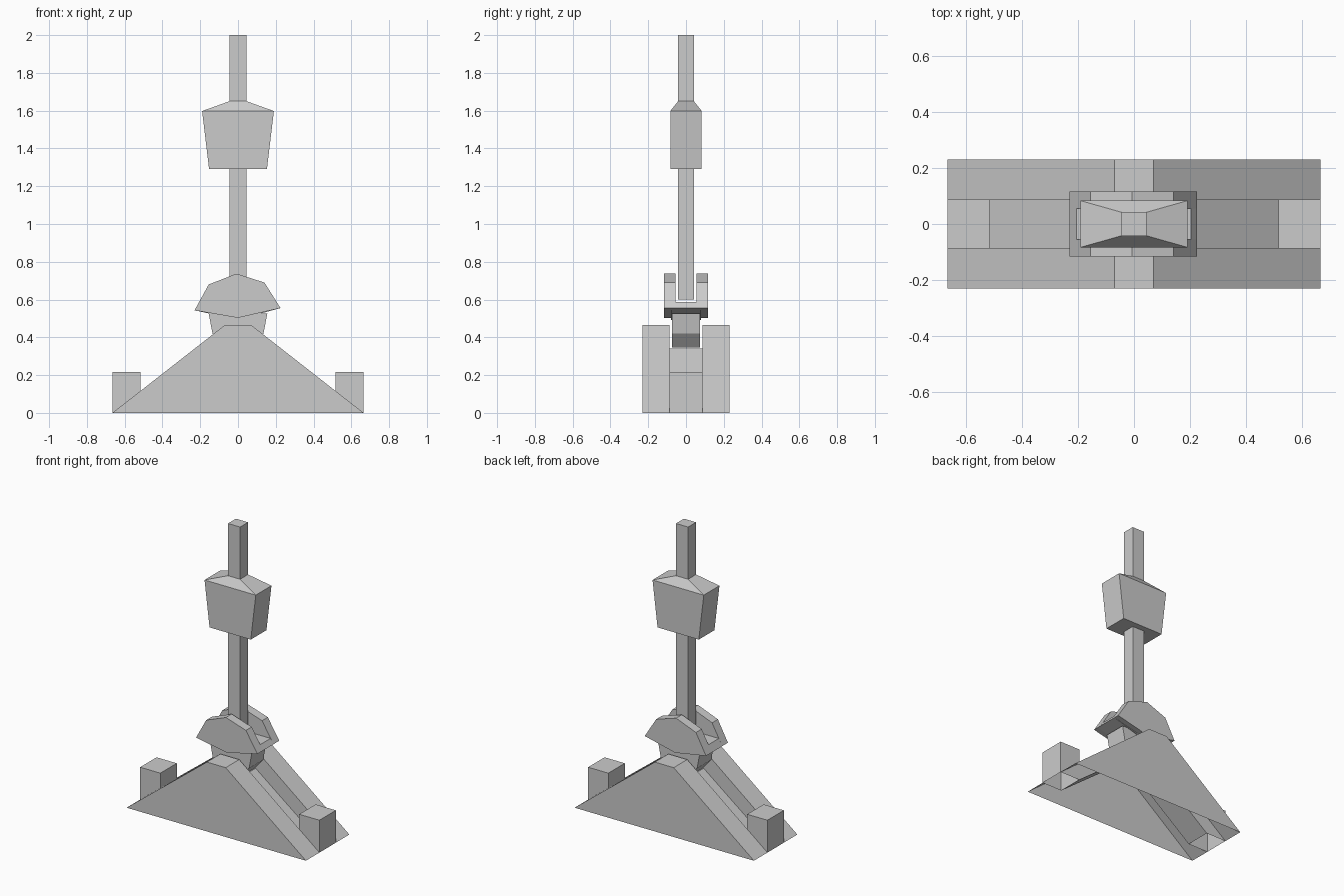
import bpy, bmesh

if "Cube" in bpy.data.objects:
    bpy.data.objects.remove(bpy.data.objects["Cube"])


def make(name, verts, faces):
    bm = bmesh.new()
    vs = [bm.verts.new(v) for v in verts]
    for f in faces:
        bm.faces.new([vs[i] for i in f])
    bmesh.ops.remove_doubles(bm, verts=bm.verts, dist=1e-5)
    bmesh.ops.recalc_face_normals(bm, faces=bm.faces)
    me = bpy.data.meshes.new(name)
    bm.to_mesh(me)
    bm.free()
    ob = bpy.data.objects.new(name, me)
    bpy.context.collection.objects.link(ob)
    return ob


def loft(name, rings, caps=(True, True)):
    """Join equally sized rings of points with quads and close the chosen ends."""
    n = len(rings[0])
    faces = [[k * n + i, k * n + (i + 1) % n, (k + 1) * n + (i + 1) % n, (k + 1) * n + i]
             for k in range(len(rings) - 1) for i in range(n)]
    if caps[0]:
        faces.append(list(range(n)))
    if caps[1]:
        faces.append([(len(rings) - 1) * n + i for i in range(n)])
    return make(name, [p for r in rings for p in r], faces)


def prism(name, profile, y0, y1):
    return loft(name, [[(x, y, z) for x, z in profile] for y in (y0, y1)])


def rect(x0, x1, y0, y1, z):
    return [(x0, y0, z), (x1, y0, z), (x1, y1, z), (x0, y1, z)]


# Base: open-bottomed shell, two raised sloping sides with a sunken channel between
outer = [(-.665, 0), (-.07, .465), (.07, .465), (.665, 0)]
inner = [(-.515, 0), (-.07, .34), (.07, .34), (.515, 0)]
rows = [(outer, -.23), (outer, -.087), (inner, -.087), (inner, .087), (outer, .087), (outer, .23)]
verts = [(x, y, z) for prof, y in rows for x, z in prof]
faces = [[r * 4 + i, r * 4 + i + 1, r * 4 + i + 5, r * 4 + i + 4]
         for r in range(5) for i in range(3)]
faces += [[0, 1, 2, 3], [20, 21, 22, 23]]
make("base_frame", verts, faces)

# End stop blocks, open underneath
for side, x in (("left", -.59), ("right", .59)):
    loft(f"stop_block_{side}",
         [rect(x - .075, x + .075, -.087, .087, z) for z in (0, .217)], (False, True))

# Neck under the lever holder
prism("neck", [(-.07, .345), (.07, .345), (.135, .42), (.155, .525), (-.155, .525), (-.135, .42)],
      -.075, .075)

# Holder: floor block and two cheek plates
prism("holder_floor", [(-.23, .543), (0, .493), (.225, .555), (.203, .588), (-.205, .588)],
      -.08, .08)
cheek = [(-.23, .543), (0, .503), (.225, .555), (.14, .69), (-.008, .737), (-.155, .68)]
for side, s in (("front", -1), ("back", 1)):
    prism(f"holder_cheek_{side}", cheek, s * .055, s * .116)

# Lever bar
loft("lever", [rect(-.045, .045, -.042, .042, z) for z in (.6, 2)])

# Sliding weight, tapered with a pyramidal top
loft("weight", [rect(-x, x, -y, y, z)
                for x, y, z in ((.153, .083, 1.29), (.19, .083, 1.598), (.045, .042, 1.65))])
